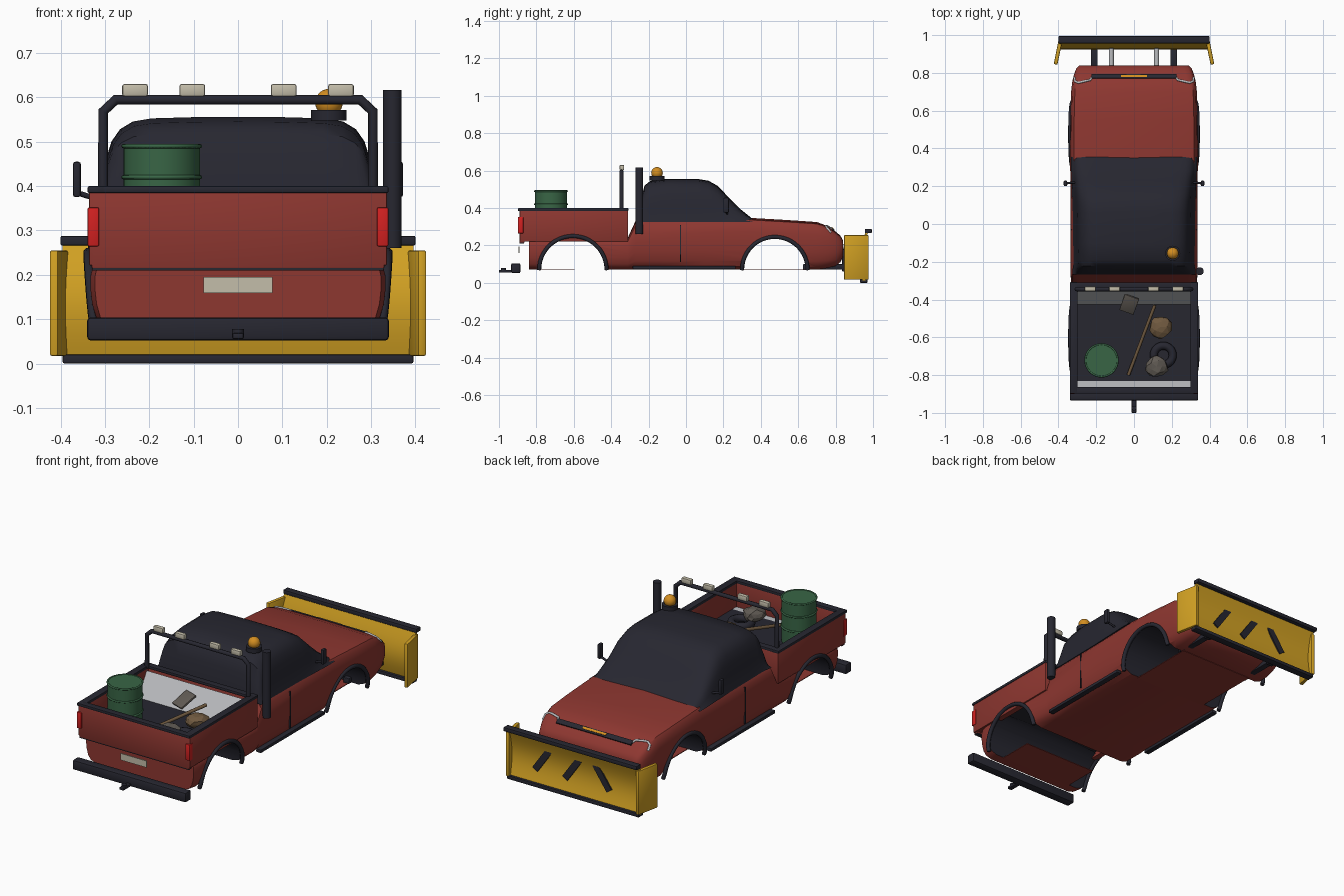
import bpy, bmesh, math, random
from mathutils import Vector, Matrix

random.seed(4)
if "Cube" in bpy.data.objects:
    bpy.data.objects.remove(bpy.data.objects["Cube"])


def material(name, r, g, b):
    m = bpy.data.materials.new(name)
    m.use_nodes = True
    m.diffuse_color = (r, g, b, 1)
    m.node_tree.nodes["Principled BSDF"].inputs["Base Color"].default_value = (r, g, b, 1)
    return m


RED = material("body red", .27, .038, .03)
BLACK = material("dark trim", .02, .02, .03)
YELLOW = material("plough yellow", .65, .36, .017)
GREEN = material("barrel green", .04, .13, .06)
CREAM = material("lamp cream", .55, .51, .4)
SILVER = material("silver", .52, .53, .55)
ORANGE = material("beacon orange", .65, .27, .015)
TAIL = material("tail light red", .65, .015, .015)
BROWN = material("wood brown", .16, .1, .05)
STONE = material("stone grey", .12, .105, .09)


def finish(name, bm, mat, smooth=True):
    bmesh.ops.recalc_face_normals(bm, faces=bm.faces[:])
    me = bpy.data.meshes.new(name)
    bm.to_mesh(me)
    bm.free()
    ob = bpy.data.objects.new(name, me)
    bpy.context.collection.objects.link(ob)
    me.materials.append(mat)
    if smooth:
        shade(ob)
    return ob


def shade(ob):
    bpy.ops.object.select_all(action='DESELECT')
    bpy.context.view_layer.objects.active = ob
    ob.select_set(True)
    bpy.ops.object.shade_smooth_by_angle(angle=math.radians(38))


def box(name, centre, size, mat, bevel=.004, rot=(0, 0, 0)):
    bm = bmesh.new()
    bmesh.ops.create_cube(bm, size=1)
    bmesh.ops.scale(bm, vec=size, verts=bm.verts[:])
    if bevel:
        bmesh.ops.bevel(bm, geom=bm.edges[:], offset=bevel, segments=2, affect='EDGES', profile=.5)
    ob = finish(name, bm, mat)
    ob.location, ob.rotation_euler = centre, rot
    return ob


def cylinder(name, a, b, radius, mat, sides=24, top=None):
    a, b = Vector(a), Vector(b)
    bm = bmesh.new()
    turn = (b - a).to_track_quat('Z', 'Y').to_matrix().to_4x4()
    bmesh.ops.create_cone(bm, cap_ends=True, segments=sides, radius1=radius,
                          radius2=radius if top is None else top, depth=(b - a).length,
                          matrix=Matrix.Translation((a + b) / 2) @ turn)
    return finish(name, bm, mat)


def tube(name, points, radius, mat, cyclic=False):
    cu = bpy.data.curves.new(name, 'CURVE')
    cu.dimensions, cu.bevel_depth, cu.bevel_resolution = '3D', radius, 2
    cu.use_fill_caps = True
    sp = cu.splines.new('POLY')
    sp.points.add(len(points) - 1)
    for p, co in zip(sp.points, points):
        p.co = (*co, 1)
    sp.use_cyclic_u = cyclic
    cu.materials.append(mat)
    ob = bpy.data.objects.new(name, cu)
    bpy.context.collection.objects.link(ob)
    return ob


def loft(name, stations, section, mat):
    """Skin mirrored half sections (width share, height share) along y."""
    bm = bmesh.new()
    rings = []
    for y, w, z0, z1 in stations:
        half = [(u * w, z0 + v * (z1 - z0)) for u, v in section]
        ring = half + [(-x, z) for x, z in reversed(half) if x > 0]
        rings.append([bm.verts.new((x, y, z)) for x, z in ring])
    n = len(rings[0])
    for p, q in zip(rings, rings[1:]):
        for i in range(n):
            bm.faces.new((p[i], p[(i + 1) % n], q[(i + 1) % n], q[i]))
    bm.faces.new(rings[0])
    bm.faces.new(rings[-1])
    return finish(name, bm, mat)


# Lower body with the two wheel tunnels cut through
BODY = [(-.84, .322, .07, .24), (-.8, .332, .07, .24), (-.31, .334, .07, .24), (-.268, .335, .07, .33),
        (.1, .336, .07, .335), (.34, .338, .07, .342), (.55, .337, .07, .33), (.7, .333, .07, .32),
        (.76, .326, .08, .298), (.8, .315, .09, .27), (.825, .305, .11, .25), (.84, .29, .14, .225)]
SECTION = [(0, 0), (.8, 0), (.91, .06), (.96, .18), (.99, .38), (1, .55), (1, .75), (.98, .91), (.94, .98), (.86, 1), (0, 1.02)]
body = loft("body", BODY, SECTION, RED)
body.data.materials.append(BLACK)
ARCHES = {"rear": (-.605, .18), "front": (.475, .175)}
AXLE = .07
for name, (y, r) in ARCHES.items():
    cutter = cylinder(name + "_arch_cutter", (-.5, y, AXLE), (.5, y, AXLE), r, BLACK, 48)
    cutter.hide_render = True
    cutter.hide_viewport = False
    mod = body.modifiers.new("arch", 'BOOLEAN')
    mod.operation, mod.solver, mod.object = 'DIFFERENCE', 'EXACT', cutter
    bpy.context.view_layer.objects.active = body
    bpy.ops.object.modifier_apply(modifier=mod.name)
    bpy.data.objects.remove(cutter)
for f in body.data.polygons:
    f.material_index = int(any(
        all(abs(math.hypot(body.data.vertices[i].co.y - y, body.data.vertices[i].co.z - AXLE) - r) < .002
            for i in f.vertices) for y, r in ARCHES.values()))
shade(body)
box("front_floor_pan", (0, .475, .07), (.44, .37, .004), RED, 0)
box("rear_floor_pan", (0, -.69, .07), (.44, .19, .004), RED, 0)

# Dark cab canopy
CAB = [(-.268, .325, .325, .34), (-.24, .325, .325, .45), (-.222, .322, .325, .52), (-.19, .32, .325, .545),
       (-.1, .322, .325, .556), (.06, .324, .325, .556), (.12, .326, .325, .546), (.17, .328, .325, .518),
       (.23, .33, .325, .455), (.29, .333, .325, .395), (.355, .333, .325, .343)]
loft("cab", CAB, [(0, 0), (1, 0), (.97, .15), (.945, .35), (.92, .58), (.88, .76), (.82, .88), (.73, .955),
                  (.6, .985), (.3, .997), (0, 1)], BLACK)

# Load bed: walls, tailgate, liner and rim
box("tailgate", (0, -.877, .302), (.66, .028, .176), RED)
box("tailgate_seam", (0, -.878, .213), (.655, .022, .006), BLACK, 0)
box("bed_front_wall", (0, -.322, .31), (.66, .024, .16), RED)
box("bed_mat", (0, -.615, .252), (.61, .43, .012), BLACK, 0)
box("bed_tail_strip", (0, -.846, .252), (.61, .034, .012), SILVER, 0)
box("bed_front_ramp", (0, -.39, .312), (.6, .15, .006), SILVER, 0, (math.radians(58), 0, 0))
for s in (-1, 1):
    box("bed_side", (s * .319, -.6, .306), (.034, .58, .17), RED)
    box("bed_side_rim", (s * .319, -.603, .392), (.04, .59, .016), BLACK)
    box("tail_light", (s * .326, -.884, .308), (.026, .03, .088), TAIL)
for y in (-.88, -.327):
    box("bed_end_rim", (0, y, .392), (.67, .036, .016), BLACK)

# Rear bumper, hitch and plate
box("rear_bumper", (0, -.91, .078), (.68, .05, .052), BLACK, .008)
box("hitch_bar", (0, -.96, .062), (.026, .08, .014), BLACK)
cylinder("hitch_ball", (0, -.975, .06), (0, -.975, .078), .013, BLACK, 16)
box("rear_plate", (0, -.893, .177), (.156, .005, .036), CREAM, 0)

# Arch trims, sills, door seams and mirrors
for s in (-1, 1):
    for name, (y, r) in ARCHES.items():
        arc = [math.pi * i / 24 for i in range(25)]
        tube(name + "_arch_trim", [(s * (.318 + .02 * math.sin(a) ** .5 if 0 < a < 3.14 else s * .318 * s),
                                    y + r * math.cos(a), AXLE + r * math.sin(a)) for a in arc], .011, BLACK)
    box("sill_step", (s * .322, -.01, .081), (.03, .55, .018), BLACK)
    box("door_seam", (s * .333, -.03, .21), (.007, .004, .2), BLACK, 0)
    box("mirror", (s * .363, .215, .415), (.018, .03, .08), BLACK, .006)
    tube("mirror_stalk", [(s * .363, .215, .385), (s * .315, .22, .37)], .006, BLACK)

# Roll bar with lamps, exhaust stack and beacon
tube("roll_bar", [(-.304, -.345, .39), (-.304, -.345, .568), (-.275, -.345, .595), (.275, -.345, .595),
                  (.304, -.345, .568), (.304, -.345, .39)], .0115, BLACK)
for x in (-.232, -.103, .103, .232):
    box("roof_lamp", (x, -.343, .616), (.058, .024, .028), CREAM, .005)
cylinder("exhaust_stack", (.348, -.25, .26), (.348, -.25, .617), .021, BLACK)
cylinder("beacon_base", (.205, -.155, .548), (.205, -.155, .571), .04, BLACK)
bm = bmesh.new()
bmesh.ops.create_uvsphere(bm, u_segments=24, v_segments=14, radius=.031)
beacon = finish("beacon", bm, ORANGE)
beacon.location = (.205, -.155, .588)

# Nose details laid onto the hood surface
bpy.context.view_layer.update()


def on_hood(x, y, lift=.002):
    hit, p, _, _ = body.ray_cast(Vector((x, y, 1)), Vector((0, 0, -1)))
    return (x, y, (p.z if hit else .28) + lift)


slope = (math.radians(-34), 0, 0)
box("nose_slot", on_hood(0, .782), (.45, .026, .008), BLACK, 0, slope)
box("nose_marker", on_hood(0, .782, .005), (.14, .012, .008), ORANGE, 0, slope)
for s in (-1, 1):
    tube("headlight_outline", [on_hood(s * x, y) for x, y in
                               ((.215, .785), (.232, .763), (.265, .755), (.295, .748), (.312, .755), (.316, .775))],
         .006, SILVER)

# Plough: curved blade, wings, rails, stripes and mounts
bm = bmesh.new()
back = [(.945 - .028 * math.sin(math.pi * t / 10) + .015 * t / 10, .012 + .258 * t / 10) for t in range(11)]
outline = back + [(y + .014, z) for y, z in reversed(back)]
face = bm.faces.new([bm.verts.new((-.395, y, z)) for y, z in outline])
ext = bmesh.ops.extrude_face_region(bm, geom=[face])
bmesh.ops.translate(bm, vec=(.79, 0, 0), verts=[g for g in ext["geom"] if isinstance(g, bmesh.types.BMVert)])
finish("plough_blade", bm, YELLOW)
box("plough_top_rail", (0, .975, .277), (.8, .038, .022), BLACK)
box("plough_cutting_edge", (0, .95, .01), (.79, .04, .02), BLACK)
for s in (-1, 1):
    box("plough_wing", (s * .402, .91, .136), (.02, .132, .238), YELLOW, .005, (0, 0, s * .2))
    box("plough_arm", (s * .21, .775, .085), (.035, .3, .03), BLACK)
    cylinder("plough_ram", (s * .12, .78, .19), (s * .12, .93, .2), .013, SILVER, 16)
    box("plough_bracket", (s * .21, .88, .12), (.035, .09, .12), BLACK)
for x, lean in ((.2, -1), (.02, -1), (-.16, 1)):
    tilt = math.radians(35) * lean
    box("plough_stripe", (x, .945, .145), (.035, .008, .15), BLACK, 0, (0, tilt, 0))

# Cargo: barrel, spare tyre, rocks, slab and pole
cylinder("barrel", (-.172, -.722, .258), (-.172, -.722, .492), .086, GREEN, 32)
for z in (.34, .42, .49):
    tube("barrel_hoop", [(-.172 + .086 * math.cos(a * math.tau / 32), -.722 + .086 * math.sin(a * math.tau / 32), z)
                         for a in range(32)], .005, GREEN, True)
tube("spare_tyre", [(.155 + .05 * math.cos(a * math.tau / 32), -.695 + .05 * math.sin(a * math.tau / 32), .277)
                    for a in range(32)], .021, BLACK, True)
for name, at, mat in (("brown_rock", (.14, -.545, .295), BROWN), ("grey_rock", (.12, -.755, .31), STONE)):
    bm = bmesh.new()
    bmesh.ops.create_icosphere(bm, subdivisions=2, radius=.06)
    for v in bm.verts:
        v.co *= random.uniform(.88, 1.12)
        v.co.z *= .65
    finish(name, bm, mat, False).location = at
box("stone_slab", (-.025, -.425, .32), (.08, .1, .012), STONE, .003, (.5, 0, -.35))
tube("wooden_pole", [(.11, -.43, .33), (-.03, -.8, .275)], .009, BROWN)
